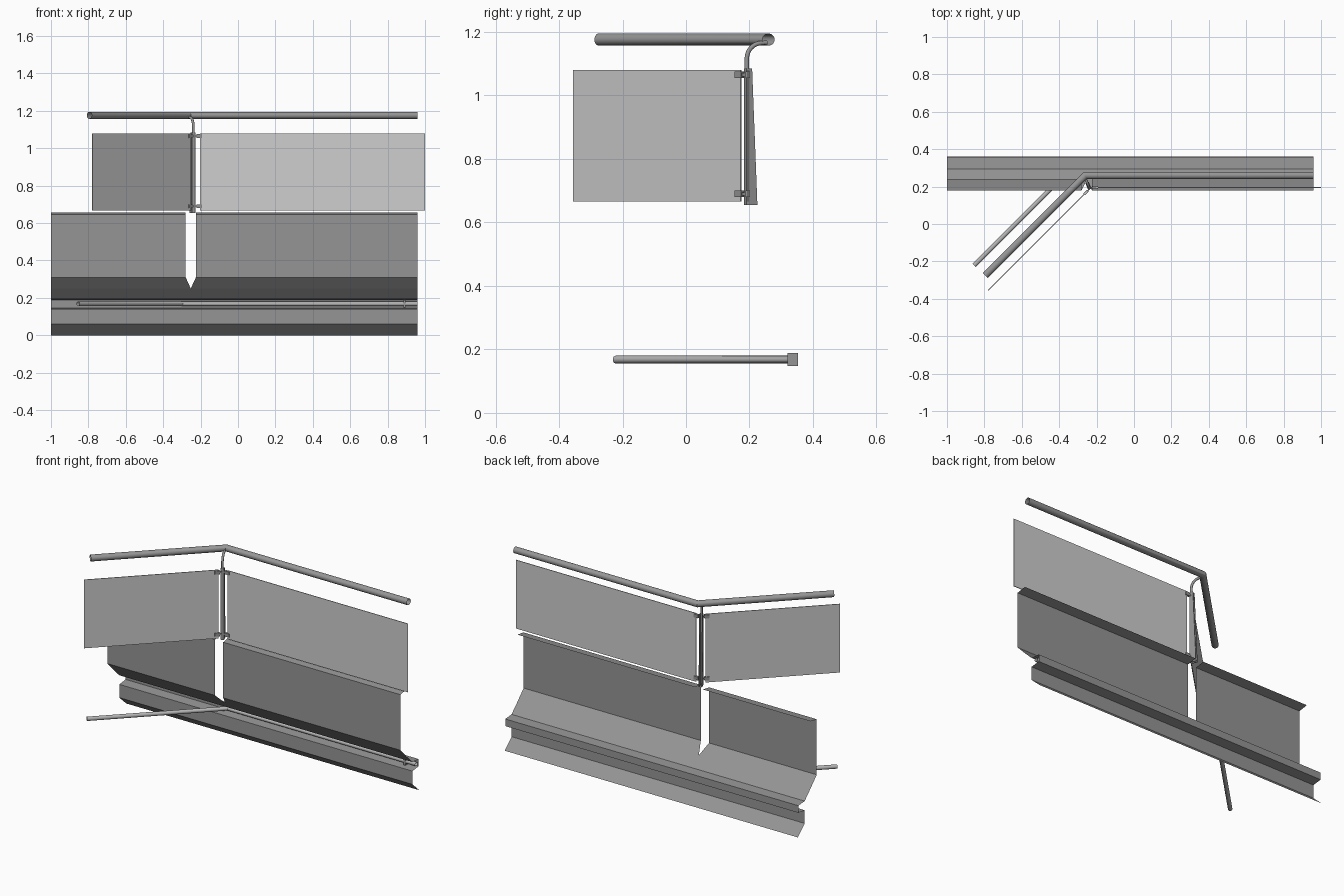
import bpy, bmesh, math
from mathutils import Vector, Matrix

if "Cube" in bpy.data.objects:
    bpy.data.objects.remove(bpy.data.objects["Cube"])


def material(name, v):
    m = bpy.data.materials.new(name)
    m.diffuse_color = (v, v, v, 1)
    m.use_nodes = True
    m.node_tree.nodes["Principled BSDF"].inputs["Base Color"].default_value = m.diffuse_color
    return m


SHEET = material("sheet_grey", 0.30)
STEEL = material("rail_steel", 0.30)
GLASS = material("pale_panel", 0.62)
PIPE = material("light_pipe", 0.45)


def finish(bm, name, mat, smooth=False):
    bmesh.ops.remove_doubles(bm, verts=bm.verts, dist=1e-5)
    bmesh.ops.recalc_face_normals(bm, faces=bm.faces)
    me = bpy.data.meshes.new(name)
    bm.to_mesh(me)
    bm.free()
    ob = bpy.data.objects.new(name, me)
    me.materials.append(mat)
    bpy.context.collection.objects.link(ob)
    if smooth:
        bpy.ops.object.select_all(action='DESELECT')
        ob.select_set(True)
        bpy.context.view_layer.objects.active = ob
        bpy.ops.object.shade_smooth_by_angle(angle=math.radians(35))
    return ob


def tube(name, path, r, mat, n=20):
    """Open tube swept along a path with mitred corners."""
    pts = [Vector(p) for p in path]
    dirs = [(b - a).normalized() for a, b in zip(pts, pts[1:])]
    u = dirs[0].orthogonal().normalized()
    w = dirs[0].cross(u)
    ring = [pts[0] + r * (math.cos(2 * math.pi * i / n) * u + math.sin(2 * math.pi * i / n) * w)
            for i in range(n)]
    bm = bmesh.new()
    prev = [bm.verts.new(v) for v in ring]
    for k, d in enumerate(dirs):
        nrm = (d + dirs[k + 1]).normalized() if k + 1 < len(dirs) else d
        p = pts[k + 1]
        ring = [v + d * ((p - v).dot(nrm) / d.dot(nrm)) for v in ring]
        cur = [bm.verts.new(v) for v in ring]
        for i in range(n):
            j = (i + 1) % n
            bm.faces.new((prev[i], prev[j], cur[j], cur[i]))
        prev = cur
    return finish(bm, name, mat, True)


def box(name, centre, size, mat, angle=0.0):
    bm = bmesh.new()
    bmesh.ops.create_cube(bm, size=1, matrix=Matrix.Translation(centre)
                          @ Matrix.Rotation(angle, 4, 'Z') @ Matrix.Diagonal((*size, 1)))
    return finish(bm, name, mat)


# folded fascia sheet, no thickness, with a pointed slot under the post
X0, X1 = -1.0, 0.96
SL, SM, SR = -0.28, -0.2525, -0.225
bm = bmesh.new()


def band(a, b, xa0, xa1, xb0, xb1):
    co = [(xa0, *a), (xa1, *a), (xb1, *b), (xb0, *b)]
    bm.faces.new([bm.verts.new(c) for c in co])


upper = [(0.24, 0.656), (0.18, 0.646), (0.18, 0.31), (0.238, 0.25)]
lower = [(0.238, 0.25), (0.295, 0.195), (0.355, 0.19), (0.355, 0.147),
         (0.295, 0.14), (0.295, 0.06), (0.36, 0.0)]
for k, (a, b) in enumerate(zip(upper, upper[1:])):
    band(a, b, X0, SL, X0, SM if k == 2 else SL)
    band(a, b, SR, X1, SM if k == 2 else SR, X1)
for a, b in zip(lower, lower[1:]):
    band(a, b, X0, X1, X0, X1)
finish(bm, "fascia_sheet", SHEET)

# handrail and lower pipe, both bent 45 degrees at the corner
tube("handrail", [(-0.795, -0.275, 1.176), (-0.26, 0.26, 1.176), (0.96, 0.26, 1.176)], 0.019, STEEL, 24)
tube("lower_pipe", [(-0.855, -0.222, 0.168), (-0.30, 0.333, 0.168), (0.96, 0.333, 0.168)], 0.012, PIPE)
box("pipe_bracket", (0.89, 0.336, 0.168), (0.012, 0.034, 0.04), STEEL)

# infill panels on either side of the corner
box("right_panel", (0.398, 0.195, 0.873), (1.204, 0.004, 0.414), GLASS)
pa, pb = Vector((-0.252, 0.173, 0.873)), Vector((-0.78, -0.355, 0.873))
box("left_panel", (pa + pb) / 2, ((pa - pb).length, 0.004, 0.414), GLASS, math.radians(45))

# post: two tapered fins along the corner bisector
base = Vector((-0.236, 0.186, 0))
out = Vector((-0.383, 0.924, 0))
side = Vector((0.924, 0.383, 0))
for name, s in (("post_fin_left", -1), ("post_fin_right", 1)):
    bm = bmesh.new()
    prof = [(0.0, 0.655), (0.038, 0.655), (0.020, 1.085), (0.0, 1.085)]
    loops = []
    for o in (0.005, 0.010):
        loops.append([bm.verts.new(base + out * d + side * (s * o) + Vector((0, 0, z)))
                      for d, z in prof])
    bm.faces.new(loops[0])
    bm.faces.new(loops[1][::-1])
    for i in range(4):
        j = (i + 1) % 4
        bm.faces.new((loops[0][i], loops[0][j], loops[1][j], loops[1][i]))
    finish(bm, name, STEEL)

# post rod with the bent neck carrying the handrail
rod = base + out * 0.006
path = [rod + Vector((0, 0, 0.655)), rod + Vector((0, 0, 1.115))]
for i in range(1, 9):
    t = math.pi / 2 * i / 8
    path.append(rod + out * (0.05 * (1 - math.cos(t))) + Vector((0, 0, 1.115 + 0.05 * math.sin(t))))
path.append(rod + out * 0.068 + Vector((0, 0, 1.166)))
tube("post_rod", path, 0.007, STEEL, 14)

# panel clamps, top and bottom, with arms back to the post
for lvl, z in (("lower", 0.69), ("upper", 1.065)):
    box(lvl + "_right_clamp", (-0.207, 0.195, z), (0.028, 0.014, 0.02), STEEL)
    box(lvl + "_right_arm", (-0.226, 0.194, z), (0.02, 0.006, 0.01), STEEL)
    box(lvl + "_left_clamp", (-0.257, 0.168, z), (0.028, 0.014, 0.02), STEEL, math.radians(45))
    box(lvl + "_left_arm", (-0.244, 0.181, z), (0.02, 0.006, 0.01), STEEL, math.radians(45))
